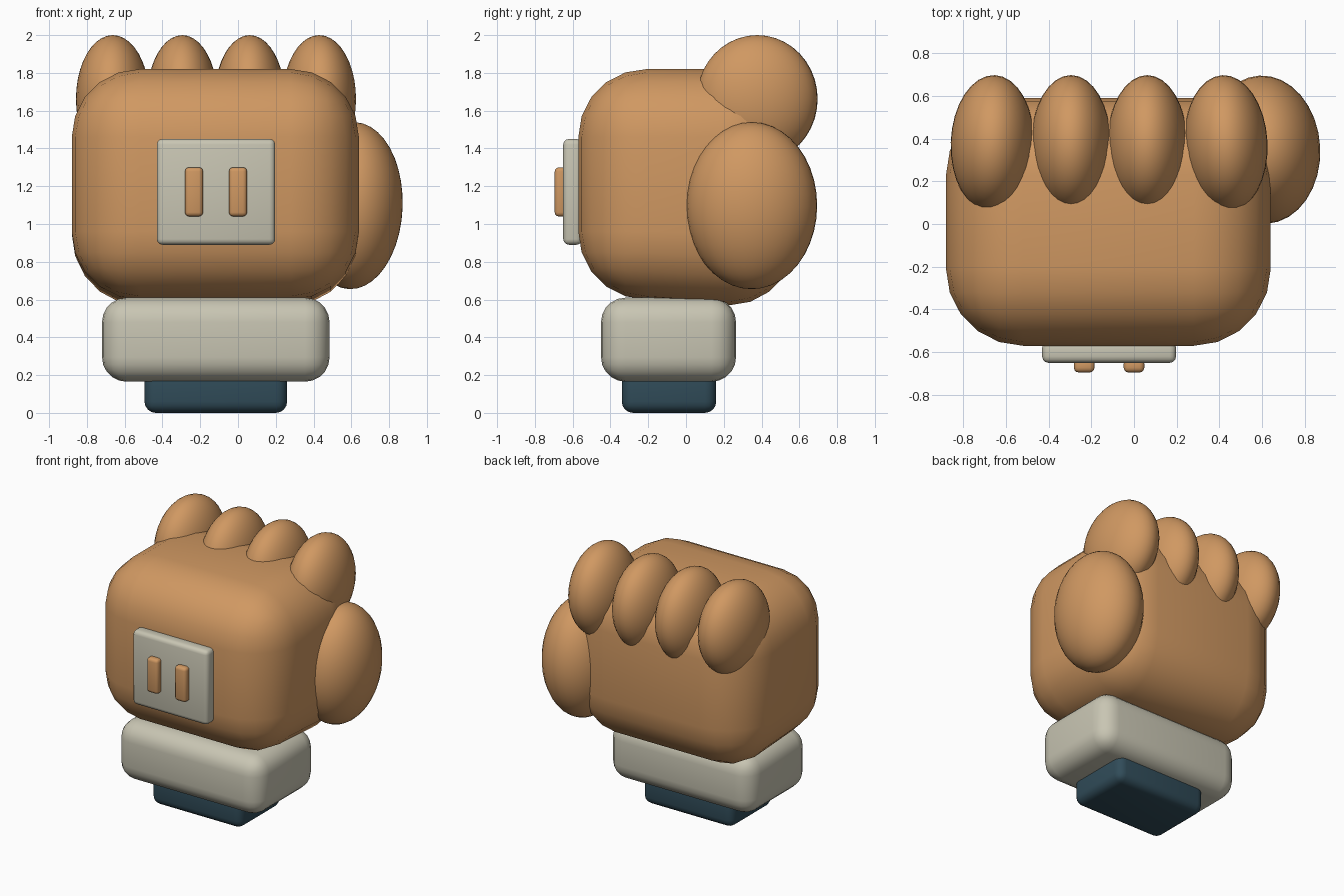
import bpy, bmesh, math

if "Cube" in bpy.data.objects:
    bpy.data.objects.remove(bpy.data.objects["Cube"])


def material(name, rgb):
    m = bpy.data.materials.new(name)
    m.diffuse_color = (*rgb, 1)
    m.use_nodes = True
    m.node_tree.nodes["Principled BSDF"].inputs["Base Color"].default_value = m.diffuse_color
    return m


TAN = material("tan", (0.63, 0.315, 0.122))
CREAM = material("cream", (0.58, 0.56, 0.45))
TEAL = material("dark teal", (0.03, 0.072, 0.1))


def finish(bm, name, mat):
    me = bpy.data.meshes.new(name)
    bm.to_mesh(me)
    bm.free()
    me.materials.append(mat)
    for p in me.polygons:
        p.use_smooth = True
    ob = bpy.data.objects.new(name, me)
    bpy.context.collection.objects.link(ob)
    return ob


def rounded_box(name, xs, ys, zs, radius, segments, mat):
    """Box between the given limits with all edges rounded."""
    bm = bmesh.new()
    bmesh.ops.create_cube(bm, size=1)
    for v in bm.verts:
        v.co = [(a + b) / 2 + c * (b - a) for c, (a, b) in zip(v.co, (xs, ys, zs))]
    bmesh.ops.bevel(bm, geom=bm.edges[:], offset=radius, segments=segments,
                    profile=0.5, affect='EDGES')
    return finish(bm, name, mat)


def ellipsoid(name, centre, radii, turn, mat):
    bm = bmesh.new()
    bmesh.ops.create_uvsphere(bm, u_segments=32, v_segments=20, radius=1)
    ob = finish(bm, name, mat)
    ob.location, ob.scale = centre, radii
    ob.rotation_euler = [math.radians(a) for a in turn]
    return ob


# Wrist stub and cuff
rounded_box("wrist", (-0.495, 0.26), (-0.34, 0.16), (0, 0.25), 0.06, 4, TEAL)
rounded_box("cuff", (-0.72, 0.485), (-0.45, 0.265), (0.165, 0.61), 0.13, 5, CREAM)

# Palm, its underside sinking slightly toward the back
palm = rounded_box("palm", (-0.88, 0.64), (-0.57, 0.59), (0.6, 1.82), 0.36, 5, TAN)
for v in palm.data.vertices:
    if v.co.z < 1.2:
        v.co.z -= 0.03 * min(1, max(0, (v.co.y + 0.21) / 0.44)) * (1.2 - v.co.z) / 0.6

# Four curled fingers
for i, (x, w, tilt) in enumerate([(-0.663, 0.195, -2), (-0.295, 0.187, 0),
                                  (0.062, 0.187, 0), (0.43, 0.195, 3)]):
    ellipsoid(f"finger_{i + 1}", (x, 0.377, 1.662), (w, 0.32, 0.338), (0, 0, tilt), TAN)

# Thumb
ellipsoid("thumb", (0.605, 0.348, 1.097), (0.267, 0.347, 0.442), (0, 2, 3), TAN)

# Plate on the back of the hand with two raised bars
rounded_box("plate", (-0.43, 0.197), (-0.65, -0.55), (0.89, 1.45), 0.03, 3, CREAM)
for side, x in (("left", -0.233), ("right", 0)):
    rounded_box(f"{side}_bar", (x - 0.048, x + 0.048), (-0.695, -0.63),
                (1.04, 1.3), 0.022, 3, TAN)
